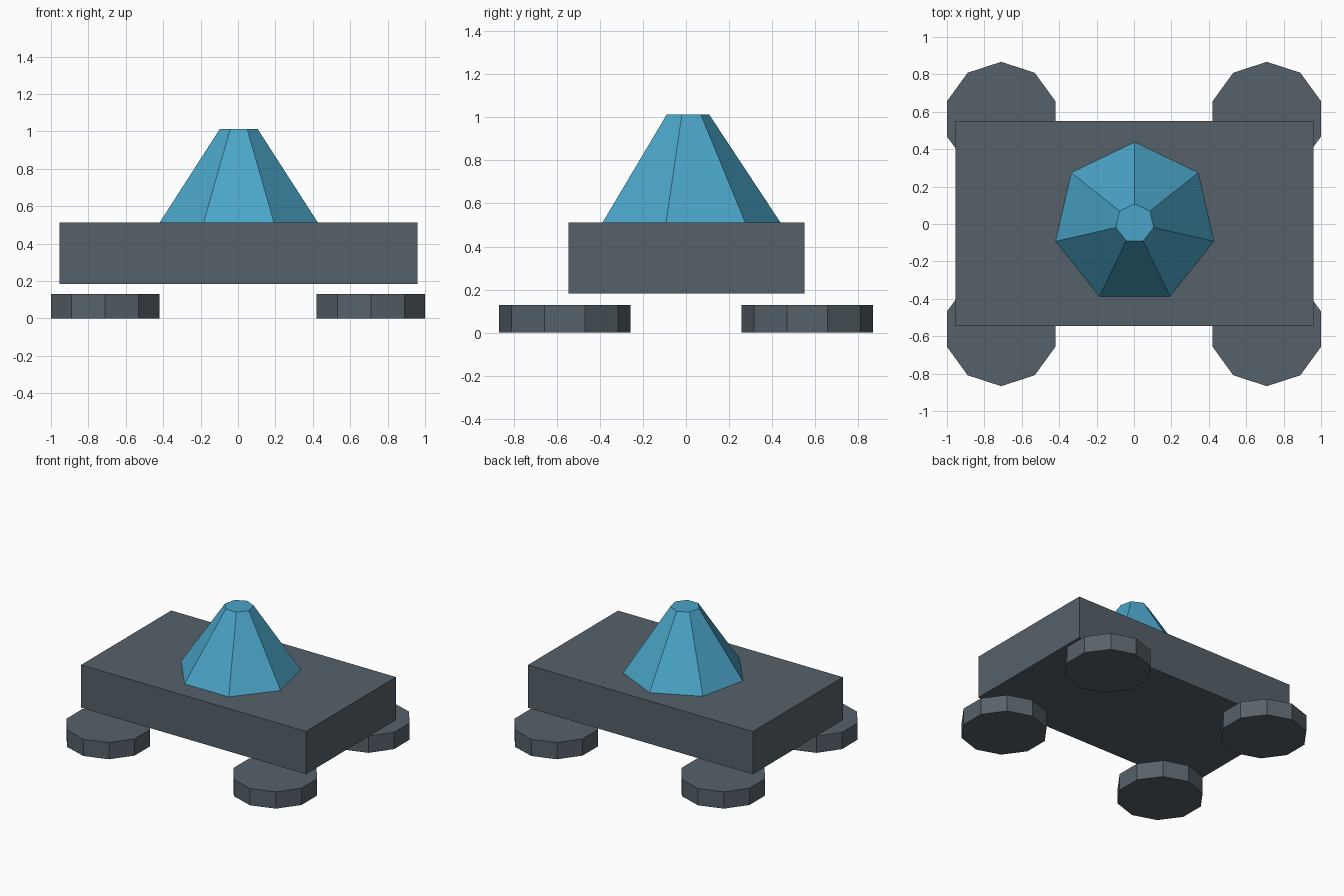
import bpy

if "Cube" in bpy.data.objects:
    bpy.data.objects.remove(bpy.data.objects["Cube"])


def material(name, rgb):
    m = bpy.data.materials.new(name)
    m.diffuse_color = (*rgb, 1.0)
    m.use_nodes = True
    m.node_tree.nodes["Principled BSDF"].inputs["Base Color"].default_value = m.diffuse_color
    return m


slate = material("slate_grey", (0.093, 0.120, 0.141))
blue = material("sky_blue", (0.07, 0.376, 0.578))


def finish(name, mat):
    ob = bpy.context.object
    ob.name = name
    ob.data.materials.append(mat)
    return ob


# Flat slab body
bpy.ops.mesh.primitive_cube_add(size=1, location=(0.003, 0.003, 0.3475))
body = finish("body", slate)
body.scale = (1.914, 1.095, 0.329)

# Seven-sided tapered turret, one corner pointing to the back
bpy.ops.mesh.primitive_cone_add(vertices=7, radius1=0.434, radius2=0.104,
                                depth=0.5, location=(0.004, 0.004, 0.762))
finish("turret", blue)

# Four ten-sided discs lying flat below the corners
for x_name, sx in (("left", -1), ("right", 1)):
    for y_name, sy in (("front", -1), ("back", 1)):
        bpy.ops.mesh.primitive_cylinder_add(
            vertices=10, radius=0.305, depth=0.129,
            location=(sx * 0.71, sy * 0.562, 0.0645))
        finish(f"{y_name}_{x_name}_disc", slate)
